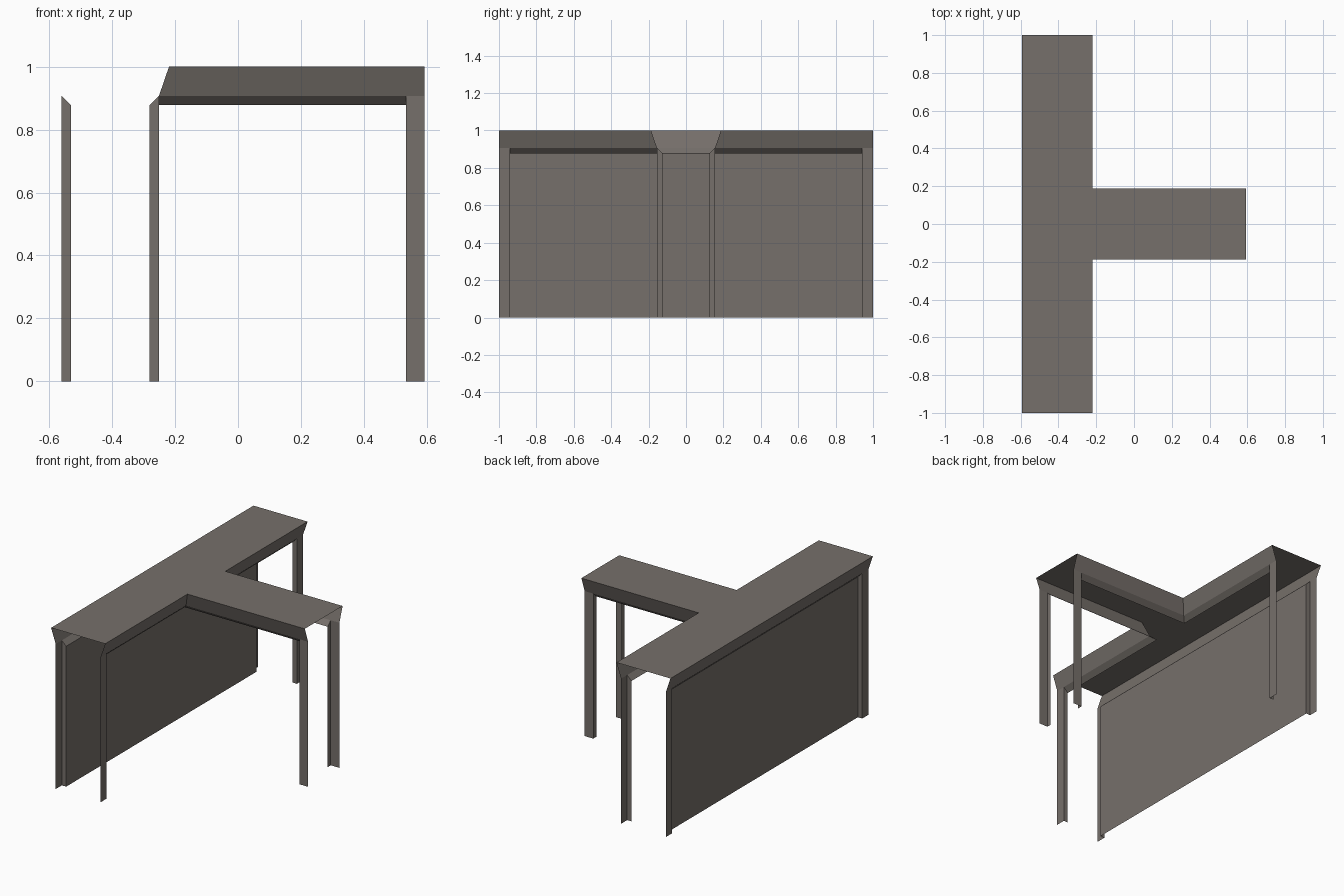
import bpy

if "Cube" in bpy.data.objects:
    bpy.data.objects.remove(bpy.data.objects["Cube"])

CX = -0.406                      # centre line of the long corridor
END_Y, END_X = 1.0, 0.593        # open ends of the corridors
POST = 0.06                      # post width
EAVE, OUTER, INNER = 0.187, 0.155, 0.125   # half widths
Z_TOP, Z_OUT, Z_IN = 1.0, 0.907, 0.878     # heights

mat = bpy.data.materials.new("warm grey")
mat.diffuse_color = (0.18, 0.16, 0.145, 1)
mat.use_nodes = True
mat.node_tree.nodes["Principled BSDF"].inputs["Base Color"].default_value = mat.diffuse_color


def make(name, faces, flip=False):
    """Object from a list of polygons; flip mirrors it across y = 0."""
    verts, polys = [], []
    for f in faces:
        if flip:
            f = [(x, -y, z) for x, y, z in reversed(f)]
        polys.append(range(len(verts), len(verts) + len(f)))
        verts += f
    me = bpy.data.meshes.new(name)
    me.from_pydata(verts, [], [list(p) for p in polys])
    me.materials.append(mat)
    ob = bpy.data.objects.new(name, me)
    bpy.context.collection.objects.link(ob)


def side_path(o, inset=0):       # bar end -> inner corner -> stem end
    return [(CX + o, -END_Y + inset), (CX + o, -o), (END_X - inset, -o)]


def back_path(o, inset=0):       # straight back side
    return [(CX - o, END_Y - inset), (CX - o, -END_Y + inset)]


def strip(low, zl, high, zh):
    """Band of quads between two offset paths."""
    return [[(*low[i], zl), (*low[i + 1], zl), (*high[i + 1], zh), (*high[i], zh)]
            for i in range(len(low) - 1)]


def post(path, end):
    """L-shaped post: outer face plus a return into the opening."""
    p, q, r = path(OUTER)[end], path(OUTER, POST)[end], path(INNER, POST)[end]
    outer = [(*p, 0), (*q, 0), (*q, Z_OUT), (*p, Z_OUT)]
    ret = [(*q, 0), (*r, 0), (*r, Z_IN), (*q, Z_OUT)]
    return [f[::-1] if end else f for f in (outer, ret)]


# T-shaped flat roof
e = EAVE
make("roof", [[(x, y, Z_TOP) for x, y in (
    (CX - e, -END_Y), (CX + e, -END_Y), (CX + e, -e), (END_X, -e),
    (END_X, e), (CX + e, e), (CX + e, END_Y), (CX - e, END_Y))]])

# Fascia, bevelled lintel and end posts of each side
for name, path, flip in (("back", back_path, False),
                         ("front", side_path, False),
                         ("rear", side_path, True)):
    make(name + "_fascia", strip(path(OUTER), Z_OUT, path(EAVE), Z_TOP), flip)
    make(name + "_lintel",
         strip(path(INNER, POST), Z_IN, path(OUTER, POST), Z_OUT), flip)
    make(name + "_post_a", post(path, 0), flip)
    make(name + "_post_b", post(path, -1), flip)

# Recessed wall panel on the closed back side
p = back_path(INNER, POST)
make("back_wall", strip(p, 0, p, Z_IN))
